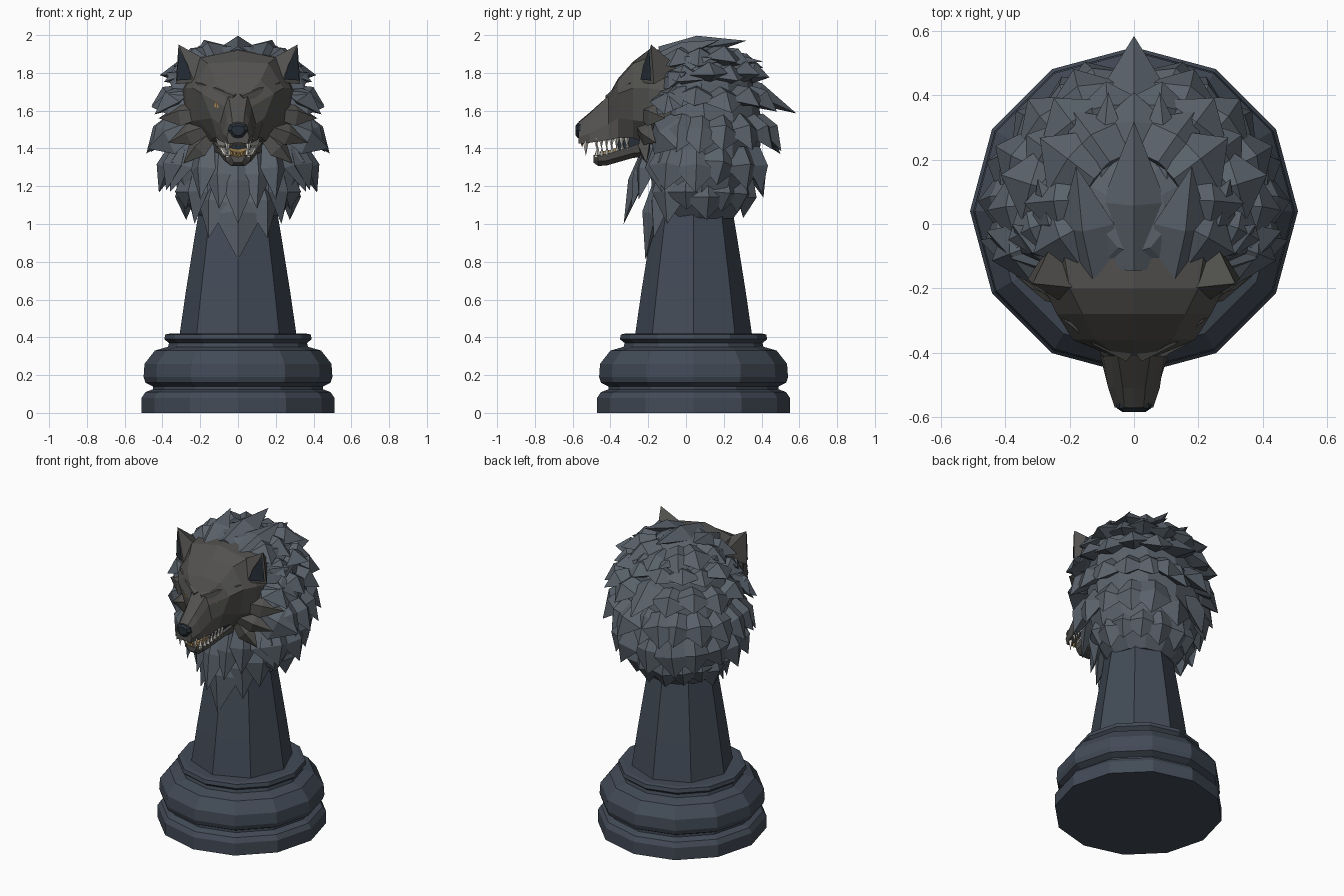
import bpy, bmesh, math, random
from mathutils import Vector as V

random.seed(4)


def mat(name, c):
    m = bpy.data.materials.new(name)
    m.diffuse_color = (*c, 1)
    return m


STONE = mat("slate_fur", (0.10, 0.12, 0.145))
BASE = mat("dark_slate", (0.055, 0.07, 0.095))
FACE = mat("face_grey", (0.085, 0.083, 0.078))
DARK = mat("dark", (0.02, 0.028, 0.038))
GOLD = mat("amber", (0.42, 0.27, 0.10))
TOOTH = mat("tooth", (0.75, 0.73, 0.66))


def make(name, verts, faces, m, mirror=False):
    me = bpy.data.meshes.new(name)
    me.from_pydata([tuple(v) for v in verts], [], faces)
    bm = bmesh.new()
    bm.from_mesh(me)
    bmesh.ops.recalc_face_normals(bm, faces=bm.faces)
    bm.to_mesh(me)
    bm.free()
    ob = bpy.data.objects.new(name, me)
    bpy.context.collection.objects.link(ob)
    me.materials.append(m)
    if mirror:
        ob.modifiers.new("mirror", 'MIRROR').use_clip = False
    return ob


def loft(name, rings, m, mirror=False):
    n = len(rings[0])
    faces = [(k * n + i, k * n + (i + 1) % n, (k + 1) * n + (i + 1) % n, (k + 1) * n + i)
             for k in range(len(rings) - 1) for i in range(n)]
    faces += [tuple(range(n)), tuple(range((len(rings) - 1) * n, len(rings) * n))]
    return make(name, [p for r in rings for p in r], faces, m, mirror)


def ring(n, rx, z, ry=None, cy=0.04):
    ry = ry or rx
    return [(rx * math.sin(2 * math.pi * i / n), cy + ry * math.cos(2 * math.pi * i / n), z) for i in range(n)]


def section(y, half):
    # half outline from top centre to bottom centre, reflected
    return [(x, y, z) for x, z in half] + [(-x, y, z) for x, z in half[-2:0:-1]]


def tufts(name, items, m, mirror):
    # each tuft: root, tip, half width, ridge height
    vs, fs = [], []
    for root, tip, w, t in items:
        a, b = V(root), V(tip)
        mid = a.lerp(b, 0.45)
        d = (b - a).normalized()
        s = d.cross(mid - V((0, 0.05, 1.45))).normalized()
        n = s.cross(d)
        o = len(vs)
        vs += [a - s * w * .7, a + n * t * .6, a + s * w * .7,
               mid - s * w, mid + n * t, mid + s * w, mid - n * t * .7, b, a - n * t * .5]
        fs += [tuple(o + i for i in f) for f in
               ((0, 1, 4, 3), (1, 2, 5, 4), (3, 4, 7), (4, 5, 7), (5, 6, 7), (6, 3, 7),
                (2, 8, 6, 5), (8, 0, 3, 6), (0, 8, 2, 1))]
    return make(name, vs, fs, m, mirror)


# Turned base and eight-sided column
loft("base", [ring(12, r, z) for r, z in
              [(.51, 0), (.51, .08), (.49, .11), (.45, .125), (.45, .14), (.49, .16), (.5, .19), (.495, .26),
               (.44, .33), (.37, .35), (.365, .37), (.39, .39), (.385, .415), (.36, .42)]], BASE)
loft("column", [ring(8, r, z) for r, z in
                [(.31, .41), (.275, .65), (.235, .9), (.21, 1.05), (.2, 1.25)]], BASE)

# Solid core under the mane
loft("mane_core", [ring(12, rx, z, ry, cy) for z, rx, ry, cy in
                   [(1.03, .2, .19, .06), (1.15, .31, .26, .08), (1.35, .37, .29, .1), (1.55, .38, .3, .1),
                    (1.75, .34, .28, .08), (1.87, .25, .23, .05), (1.94, .1, .12, .03)]], STONE)

# Rows of mane tufts: root height and radius, tip height and radius
side, centre = [], []
rows = [(1.90, .14, 1.84, .36, 4), (1.80, .24, 1.77, .42, 5), (1.70, .30, 1.60, .475, 5),
        (1.56, .33, 1.40, .48, 6), (1.40, .33, 1.19, .41, 5), (1.24, .27, 1.05, .27, 5)]
for k, (z0, r0, z1, r1, n) in enumerate(rows):
    for i in range(n):
        a = math.radians(-22 + (96 * (i + .5 * (k % 2)) / (n - .5)))
        b = a + random.uniform(-.08, .08)
        q = r1 + random.uniform(-.02, .012)
        side.append(((r0 * math.cos(a), .06 + r0 * math.sin(a), z0),
                     (q * math.cos(b), .05 + q * math.sin(b), z1 + random.uniform(-.03, .03)),
                     .12, .065))
centre += [((0, .22, 1.88), (0, .41, 1.825), .12, .05), ((0, .2, 1.76), (0, .585, 1.585), .13, .07),
           ((0, .3, 1.6), (0, .5, 1.37), .15, .07), ((0, .32, 1.4), (0, .41, 1.14), .15, .07),
           # crest, chin beard and long chest lock
           ((0, -.14, 1.90), (0, .32, 1.97), .10, .066),
           ((0, -.2, 1.4), (0, -.33, 1.0), .09, .05), ((0, -.12, 1.25), (0, -.215, .81), .13, .07)]
side += [((.1, 0, 1.88), (.08, .41, 1.86), .10, .05), ((.12, -.16, 1.87), (.18, .18, 1.975), .09, .05),
         ((.2, -.08, 1.82), (.30, .14, 1.88), .09, .05), ((.24, -.1, 1.75), (.38, 0, 1.80), .08, .05),
         ((.26, -.12, 1.68), (.46, -.02, 1.62), .11, .06), ((.26, -.14, 1.52), (.48, -.05, 1.40), .12, .06),
         # chest and throat
         ((.09, -.2, 1.40), (.10, -.29, 1.08), .08, .045), ((.17, -.18, 1.42), (.2, -.25, 1.13), .08, .05),
         ((.1, -.1, 1.27), (.155, -.17, .925), .10, .06), ((.2, -.07, 1.3), (.23, -.1, 1.0), .11, .06),
         ((.26, -.1, 1.42), (.36, -.13, 1.17), .12, .06)]
tufts("mane_tufts", side, STONE, True)
tufts("mane_centre_tufts", centre, STONE, False)
tufts("cheek_tufts", [((.17, -.24, 1.51), (.37, -.16, 1.43), .06, .04),
                      ((.2, -.22, 1.6), (.42, -.11, 1.56), .07, .04),
                      ((.15, -.22, 1.47), (.29, -.21, 1.32), .06, .04)], FACE, True)

# Head: skull running forward into the muzzle
loft("head", [section(y, h) for y, h in [
    (-.08, [(0, 1.93), (.22, 1.88), (.3, 1.70), (.3, 1.52), (.2, 1.38), (0, 1.36)]),
    (-.20, [(0, 1.92), (.2, 1.88), (.28, 1.72), (.26, 1.54), (.16, 1.42), (0, 1.42)]),
    (-.28, [(0, 1.86), (.16, 1.85), (.24, 1.72), (.21, 1.55), (.13, 1.455), (0, 1.46)]),
    (-.36, [(0, 1.77), (.12, 1.76), (.19, 1.69), (.14, 1.56), (.11, 1.455), (0, 1.47)]),
    (-.41, [(0, 1.68), (.05, 1.68), (.07, 1.62), (.095, 1.53), (.105, 1.445), (0, 1.47)]),
    (-.51, [(0, 1.59), (.035, 1.585), (.06, 1.55), (.08, 1.48), (.075, 1.43), (0, 1.45)]),
    (-.57, [(0, 1.54), (.03, 1.535), (.045, 1.51), (.06, 1.46), (.05, 1.425), (0, 1.43)])]], FACE)
loft("nose", [section(y, [(0, s * .04 + 1.495), (s * .045, s * .03 + 1.495), (s * .055, 1.495),
                          (s * .025, 1.495 - s * .035), (0, 1.495 - s * .04)])
              for y, s in [(-.54, 1), (-.572, 1), (-.585, .65)]], DARK)

# Lower jaw and the dark throat between the jaws
loft("lower_jaw", [section(y, [(0, t), (w, t + .01), (w * .9, b + .025), (w * .5, b), (0, b)]) for y, w, t, b in
                   [(-.16, .15, 1.45, 1.36), (-.28, .115, 1.405, 1.35), (-.42, .08, 1.36, 1.31),
                    (-.465, .07, 1.355, 1.307), (-.49, .04, 1.355, 1.325)]], FACE)
loft("mouth_inside", [section(y, [(0, 1.47), (w, 1.46), (w, b), (0, b)]) for y, w, b in
                      [(-.2, .12, 1.38), (-.3, .085, 1.39), (-.37, .06, 1.38)]], DARK)
loft("tongue", [section(y, [(0, z), (w, z + .008), (w, z - .02), (0, z - .02)]) for y, w, z in
                [(-.3, .05, 1.42), (-.40, .045, 1.385), (-.455, .03, 1.375)]], GOLD)


# Teeth: small four-sided spikes along both jaws
def teeth(name, items, m):
    vs, fs = [], []
    for x, y, z, h, w in items:
        o = len(vs)
        vs += [(x + w, y, z), (x, y + w, z), (x - w, y, z), (x, y - w, z), (x, y, z + h)]
        fs += [(o, o + 1, o + 4), (o + 1, o + 2, o + 4), (o + 2, o + 3, o + 4), (o + 3, o, o + 4),
               (o + 3, o + 2, o + 1, o)]
    make(name, vs, fs, m, True)


upper = [(.072 + .005 * i, -.475 + .027 * i, 1.455, -.055, .014) for i in range(7)]
lower = [(.066 + .006 * i, -.445 + .027 * i, 1.36 + .006 * i, .05, .013) for i in range(6)]
teeth("side_teeth", upper + lower, TOOTH)
teeth("canines", [(.055, -.53, 1.44, -.08, .016), (.05, -.468, 1.355, .07, .015)], TOOTH)
teeth("front_teeth", [(x, -.55, 1.435, -.03, .01) for x in (.012, .033)]
      + [(x, -.477, 1.355, .03, .01) for x in (.01, .028)], GOLD)

# Brows, amber eyes and ears
tufts("brows", [((.02, -.415, 1.67), (.23, -.29, 1.75), .035, .025)], FACE, True)
e = V((.115, -.378, 1.635))
make("eyes", [e + V(p) for p in [(-.045, -.015, -.012), (.045, .03, .014), (0, -.014, .018),
                                 (0, -.014, -.02), (0, .03, 0)]],
     [(0, 3, 2), (3, 1, 2), (0, 2, 4), (2, 1, 4), (1, 3, 4), (3, 0, 4)], GOLD, True)
make("ears", [(.17, -.2, 1.87), (.33, -.17, 1.74), (.315, -.185, 1.95), (.24, -.03, 1.82), (.23, -.24, 1.75)],
     [(2, 3, 0), (2, 1, 3), (0, 4, 3), (4, 1, 3), (0, 4, 2), (4, 1, 2)], FACE, True)
make("ear_hollows", [(.265, -.226, 1.84), (.325, -.186, 1.76), (.313, -.193, 1.93), (.245, -.241, 1.765)],
     [(0, 1, 2), (0, 3, 1)], DARK, True)
